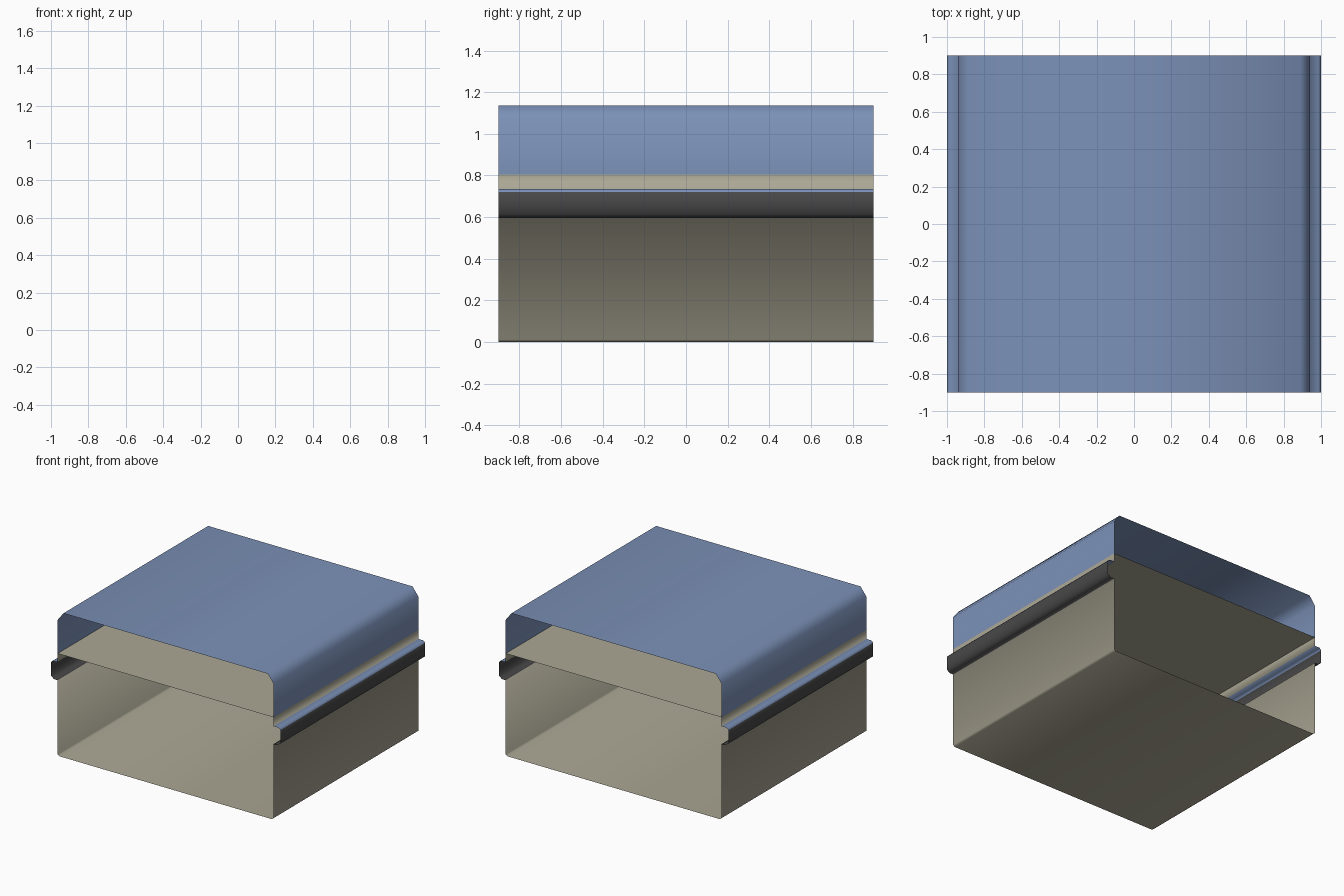
import bpy, bmesh

if "Cube" in bpy.data.objects:
    bpy.data.objects.remove(bpy.data.objects["Cube"])

HALF_LEN = 0.9  # half length along y; both ends are open


def material(name, rgb):
    m = bpy.data.materials.new(name)
    m.diffuse_color = (*rgb, 1)
    m.use_nodes = True
    m.node_tree.nodes["Principled BSDF"].inputs["Base Color"].default_value = m.diffuse_color
    return m


BLUE = material("blue", (0.20, 0.285, 0.48))
BEIGE = material("beige", (0.41, 0.39, 0.30))
BLACK = material("black", (0.065, 0.065, 0.065))
MATS = [BLUE, BEIGE, BLACK]


def sheet(name, profile, colours):
    """Extrude an open (x, z) profile along y as a thin sheet, one colour per segment."""
    bm = bmesh.new()
    rows = [[bm.verts.new((x, y, z)) for y in (-HALF_LEN, HALF_LEN)] for x, z in profile]
    used = [m for m in MATS if m in colours]
    for a, b, col in zip(rows, rows[1:], colours):
        f = bm.faces.new((a[0], a[1], b[1], b[0]))
        f.material_index = used.index(col)
        f.smooth = True
    me = bpy.data.meshes.new(name)
    bm.to_mesh(me)
    bm.free()
    for m in used:
        me.materials.append(m)
    ob = bpy.data.objects.new(name, me)
    bpy.context.collection.objects.link(ob)
    return ob


def mirrored(half):
    return [(-x, z) for x, z in reversed(half)]


# Lower shell: floor, side walls and the bulging side rails
right = [(0.925, 0), (0.94, 0.012), (0.94, 0.595), (0.972, 0.595), (1.0, 0.615),
         (1.0, 0.72), (0.985, 0.735), (0.94, 0.735), (0.94, 0.805)]
right_cols = [BEIGE, BEIGE, BLACK, BLACK, BLACK, BLUE, BLUE, BEIGE]
sheet("lower_shell", mirrored(right) + right, right_cols[::-1] + [BEIGE] + right_cols)

# Flat shelf closing the top of the lower shell
sheet("inner_shelf", [(0.94, 0.805), (-0.94, 0.805)], [BEIGE])

# Lid with bevelled shoulders
lid = [(0.94, 0.805), (0.94, 1.07), (0.89, 1.135)]
sheet("lid", lid + mirrored(lid), [BLUE] * 5)
